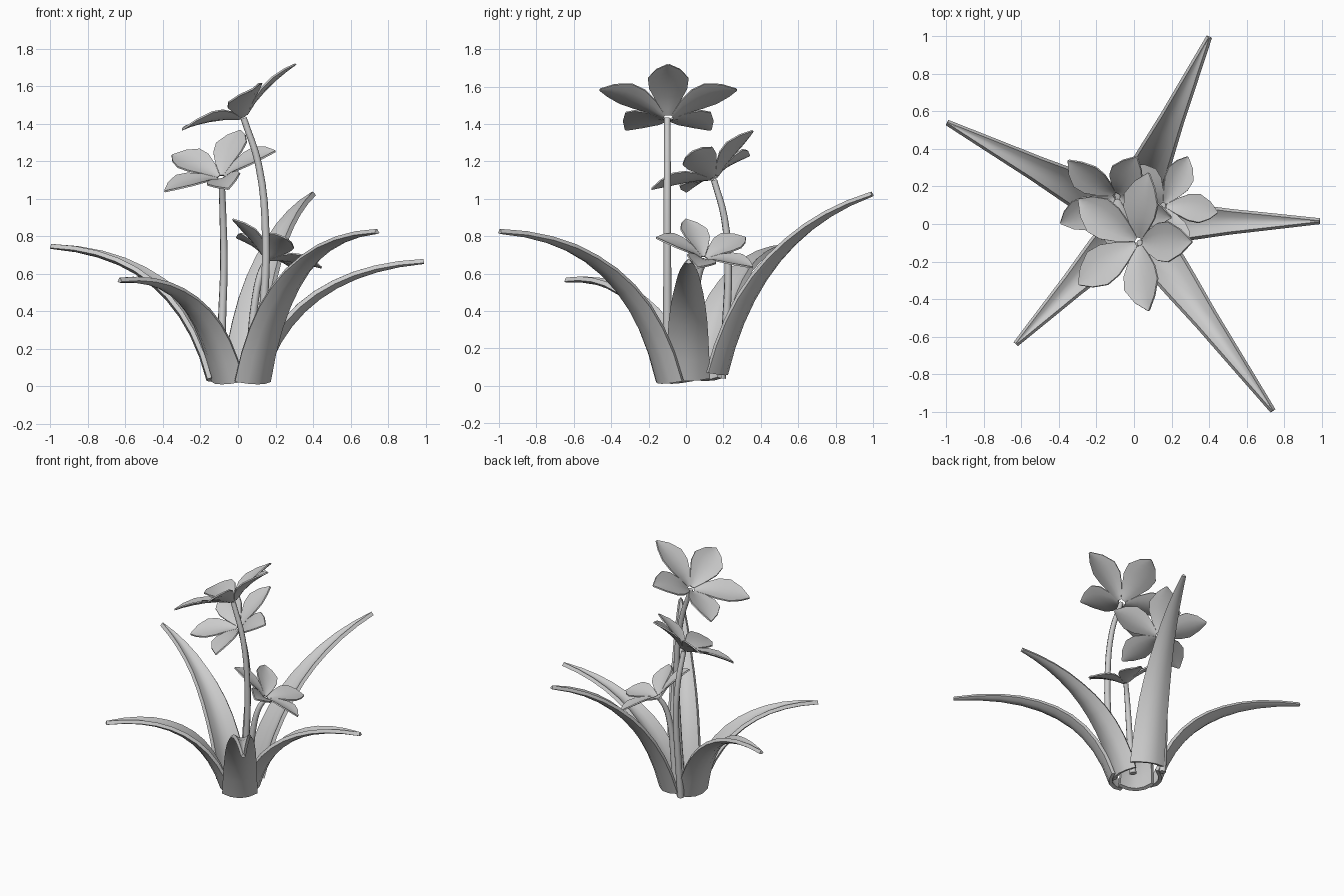
import bpy, math
from mathutils import Vector

if "Cube" in bpy.data.objects:
    bpy.data.objects.remove(bpy.data.objects["Cube"])


def sheet(name, rows, thickness):
    """Grid of points turned into a thin solid, smooth with sharp rims."""
    n = len(rows[0])
    verts = [p for row in rows for p in row]
    faces = [(i * n + j, i * n + j + 1, (i + 1) * n + j + 1, (i + 1) * n + j)
             for i in range(len(rows) - 1) for j in range(n - 1)]
    me = bpy.data.meshes.new(name)
    me.from_pydata(verts, [], faces)
    ob = bpy.data.objects.new(name, me)
    bpy.context.collection.objects.link(ob)
    mod = ob.modifiers.new("thickness", 'SOLIDIFY')
    mod.thickness = thickness
    mod.offset = 0
    bpy.ops.object.select_all(action='DESELECT')
    ob.select_set(True)
    bpy.context.view_layer.objects.active = ob
    bpy.ops.object.modifier_apply(modifier=mod.name)
    bpy.ops.object.shade_smooth_by_angle(angle=math.radians(40))
    return ob


def interp(table, t):
    for (a, va), (b, vb) in zip(table, table[1:]):
        if t <= b:
            return va + (vb - va) * (t - a) / (b - a)
    return table[-1][1]


ACROSS = (-1, -0.5, 0, 0.5, 1)


def leaf(name, base, tip, bend, lift):
    """Channelled strap leaf arching from base to tip."""
    base, tip = Vector(base), Vector(tip)
    out = Vector((tip.x - base.x, tip.y - base.y, 0))
    up = Vector((0, 0, tip.z - base.z))
    ctrl = base + out * bend + up * lift
    side = Vector((-out.y, out.x, 0)).normalized()
    widths = [(0, 0.112), (0.2, 0.094), (0.45, 0.062), (1, 0.009)]
    rows = []
    for i in range(11):
        t = i / 10
        p = base * (1 - t) ** 2 + ctrl * 2 * t * (1 - t) + tip * t * t
        tan = ((ctrl - base) * (1 - t) + (tip - ctrl) * t).normalized()
        nrm = tan.cross(side)
        if nrm.z < 0:
            nrm.negate()
        u = 2 * t * (1 - t) * bend + t * t
        w = interp(widths, u)
        rows.append([p + side * (w * s) + nrm * (0.42 * w * s * s) for s in ACROSS])
    sheet(name, rows, 0.025)


def stem(name, pts):
    """Tapered round stem along a smooth path."""
    cu = bpy.data.curves.new(name, 'CURVE')
    cu.dimensions = '3D'
    cu.bevel_depth = 0.024
    cu.bevel_resolution = 2
    cu.resolution_u = 4
    cu.use_fill_caps = True
    sp = cu.splines.new('BEZIER')
    sp.bezier_points.add(len(pts) - 1)
    for k, (bp, p) in enumerate(zip(sp.bezier_points, pts)):
        bp.co = p
        bp.handle_left_type = bp.handle_right_type = 'AUTO'
        bp.radius = 1 - 0.3 * k / (len(pts) - 1)
    ob = bpy.data.objects.new(name, cu)
    bpy.context.collection.objects.link(ob)
    bpy.ops.object.select_all(action='DESELECT')
    ob.select_set(True)
    bpy.context.view_layer.objects.active = ob
    bpy.ops.object.convert(target='MESH')
    bpy.ops.object.shade_smooth_by_angle(angle=math.radians(50))


def flower(name, centre, axis, first, R):
    """Five cupped petals; centre is the middle of the ring of petal tips."""
    axis = Vector(axis).normalized()
    a = Vector(first)
    a = (a - axis * a.dot(axis)).normalized()
    b = axis.cross(a)
    root = Vector(centre) - axis * (0.3 * R)
    widths = [(0.06, 0.04), (0.25, 0.165), (0.45, 0.26), (0.65, 0.28), (0.85, 0.17), (1, 0.015)]
    rise = [(0, 0), (0.25, 0.13), (0.45, 0.2), (0.65, 0.25), (0.85, 0.285), (1, 0.3)]
    for k in range(5):
        ang = math.tau * k / 5
        out = a * math.cos(ang) + b * math.sin(ang)
        side = axis.cross(out)
        rows = []
        for t in (0.06, 0.15, 0.25, 0.35, 0.45, 0.55, 0.65, 0.75, 0.85, 0.93, 1):
            w = interp(widths, t)
            p = root + (out * t + axis * interp(rise, t)) * R
            rows.append([p + (side * (w * s) + (axis * 0.8 - out * 0.4) * (0.25 * w * s * s)) * R
                         for s in ACROSS])
        sheet(f"{name}_petal_{k + 1}", rows, 0.009)


# Leaves
leaf("leaf_right", (0.13, 0.01, 0.03), (0.99, 0.015, 0.665), 0.2, 0.9)
leaf("leaf_front_right", (0.1, -0.12, 0.015), (0.74, -0.995, 0.825), 0.2, 0.93)
leaf("leaf_front_left", (-0.08, -0.07, 0.015), (-0.63, -0.64, 0.565), 0.22, 1.05)
leaf("leaf_back_left", (-0.14, 0.1, 0.03), (-0.995, 0.54, 0.745), 0.2, 0.92)
leaf("leaf_back", (0.04, 0.2, 0.06), (0.4, 0.995, 1.025), 0.22, 0.76)

# Stems
stem("stem_tall", [(0.11, -0.1, 0.04), (0.135, -0.1, 0.4), (0.148, -0.1, 0.8),
                   (0.11, -0.1, 1.18), (0.03, -0.1, 1.43)])
stem("stem_middle", [(-0.09, 0.19, 0.04), (-0.085, 0.215, 0.35), (-0.075, 0.225, 0.65),
                     (-0.08, 0.205, 0.9), (-0.087, 0.15, 1.1)])
stem("stem_short", [(0.05, 0.05, 0.04), (0.07, 0.045, 0.25), (0.09, 0.05, 0.45),
                    (0.12, 0.07, 0.6), (0.155, 0.1, 0.675)])

# Flowers
flower("flower_tall", (-0.025, -0.095, 1.525), (-0.5, 0, 0.866), (0.866, 0, 0.5), 0.385)
flower("flower_middle", (-0.116, 0.11, 1.188), (-0.283, -0.451, 0.845), (0.126, 0.24, 0.17), 0.33)
flower("flower_short", (0.19, 0.115, 0.748), (0.44, 0.235, 0.866), (-0.76, -0.41, 0.5), 0.285)
